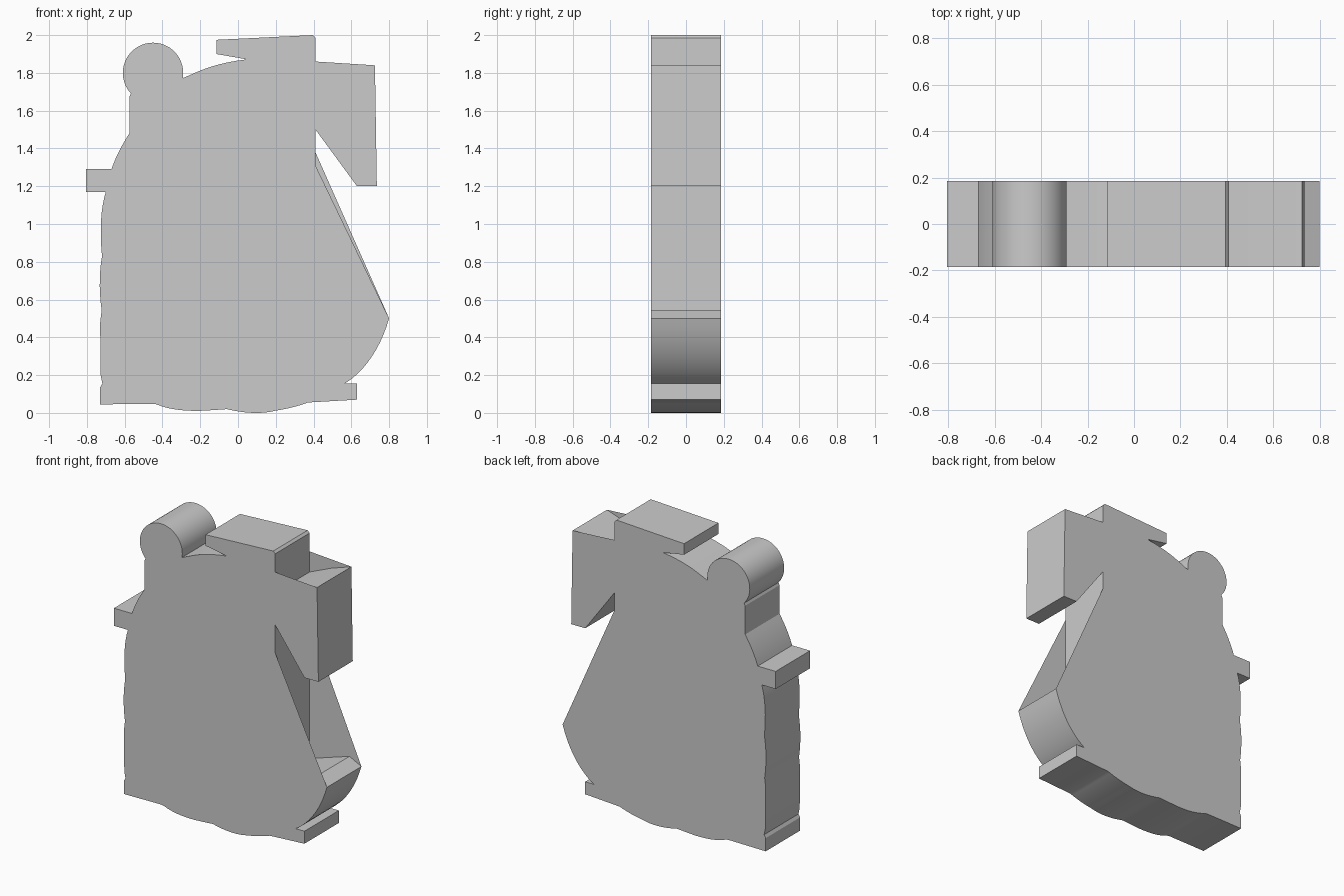
import bpy, bmesh, math

if "Cube" in bpy.data.objects:
    bpy.data.objects.remove(bpy.data.objects["Cube"])

HALF = 0.185  # half of the slab thickness


def curve(a, mid, b, n=8):
    """Points of a smooth bow from a to b passing through mid (b excluded)."""
    c = [2 * mid[i] - 0.5 * (a[i] + b[i]) for i in (0, 1)]
    return [tuple((1 - t) ** 2 * a[i] + 2 * t * (1 - t) * c[i] + t * t * b[i] for i in (0, 1))
            for t in (k / n for k in range(n))]


def arc(cx, cz, r, a0, a1, n=28):
    return [(cx + r * math.cos(math.radians(a0 + (a1 - a0) * k / n)),
             cz + r * math.sin(math.radians(a0 + (a1 - a0) * k / n))) for k in range(n + 1)]


def finish(name, bm):
    me = bpy.data.meshes.new(name)
    bm.to_mesh(me)
    bm.free()
    ob = bpy.data.objects.new(name, me)
    bpy.context.collection.objects.link(ob)
    return ob


def slab(name, profile):
    """Extrude an x-z outline through the full thickness."""
    bm = bmesh.new()
    face = bm.faces.new([bm.verts.new((x, -HALF, z)) for x, z in profile])
    new = bmesh.ops.extrude_face_region(bm, geom=[face])["geom"]
    bmesh.ops.translate(bm, vec=(0, 2 * HALF, 0),
                        verts=[v for v in new if isinstance(v, bmesh.types.BMVert)])
    bmesh.ops.recalc_face_normals(bm, faces=bm.faces)
    ob = finish(name, bm)
    bpy.ops.object.select_all(action='DESELECT')
    ob.select_set(True)
    bpy.context.view_layer.objects.active = ob
    bpy.ops.object.shade_smooth_by_angle(angle=math.radians(25))


def panel(name, pts, y):
    """Paper-thin cover over an open pocket; pts run counter-clockwise from the front."""
    bm = bmesh.new()
    face = bm.faces.new([bm.verts.new((x, y, z)) for x, z in pts])
    if y > 0:
        face.normal_flip()
    finish(name, bm)


# Outline, counter-clockwise seen from the front, starting at the foot
outline = [(0.63, 0.07), (0.63, 0.155), (0.565, 0.155)]
outline += curve((0.575, 0.16), (0.71, 0.30), (0.80, 0.50), 10)[1:]
# Belly pocket and the hooked arm
belly_floor = [(0.80, 0.50), (0.71, 0.545), (0.41, 0.45)]
outline += belly_floor + [(0.41, 1.50), (0.63, 1.20), (0.735, 1.20)]
# Shallow pocket on top of the arm
arm_floor = [(0.725, 1.84), (0.575, 1.79), (0.41, 1.72)]
outline += arm_floor
# Flat cap with its pointed gap
outline += [(0.41, 1.985), (0.395, 2.0), (-0.115, 1.975), (-0.115, 1.90), (0.04, 1.873)]
outline += curve((0.035, 1.87), (-0.135, 1.835), (-0.29, 1.77))
# Round knob
outline += arc(-0.45, 1.80, 0.16, -10, 223)
# Left side with peg
outline += [(-0.575, 1.675)]
outline += curve((-0.575, 1.48), (-0.63, 1.385), (-0.67, 1.29))
outline += [(-0.67, 1.29), (-0.805, 1.29), (-0.805, 1.17)]
outline += curve((-0.70, 1.17), (-0.725, 1.02), (-0.72, 0.83))
outline += curve((-0.72, 0.83), (-0.732, 0.67), (-0.715, 0.50))
outline += [(-0.73, 0.475), (-0.727, 0.20), (-0.718, 0.155), (-0.73, 0.135), (-0.73, 0.045)]
# Wavy bottom
outline += [(-0.45, 0.048)]
outline += curve((-0.43, 0.045), (-0.33, 0.018), (-0.20, 0.011))
outline += curve((-0.20, 0.011), (-0.13, 0.015), (-0.06, 0.02))
outline += curve((-0.06, 0.02), (0.08, 0.0), (0.20, 0.012))
outline += curve((0.20, 0.012), (0.29, 0.03), (0.37, 0.055))
outline += [(0.37, 0.055)]

slab("body", outline)

# Thin covers closing the pockets front and back
for side, y, top in (("front", -HALF, 1.31), ("back", HALF, 1.38)):
    panel("belly_cover_" + side, [(0.41, 0.45), (0.71, 0.545), (0.80, 0.50), (0.41, top)], y)
    panel("arm_cover_" + side, [(0.41, 1.72), (0.575, 1.79), (0.725, 1.84), (0.41, 1.86)], y)
